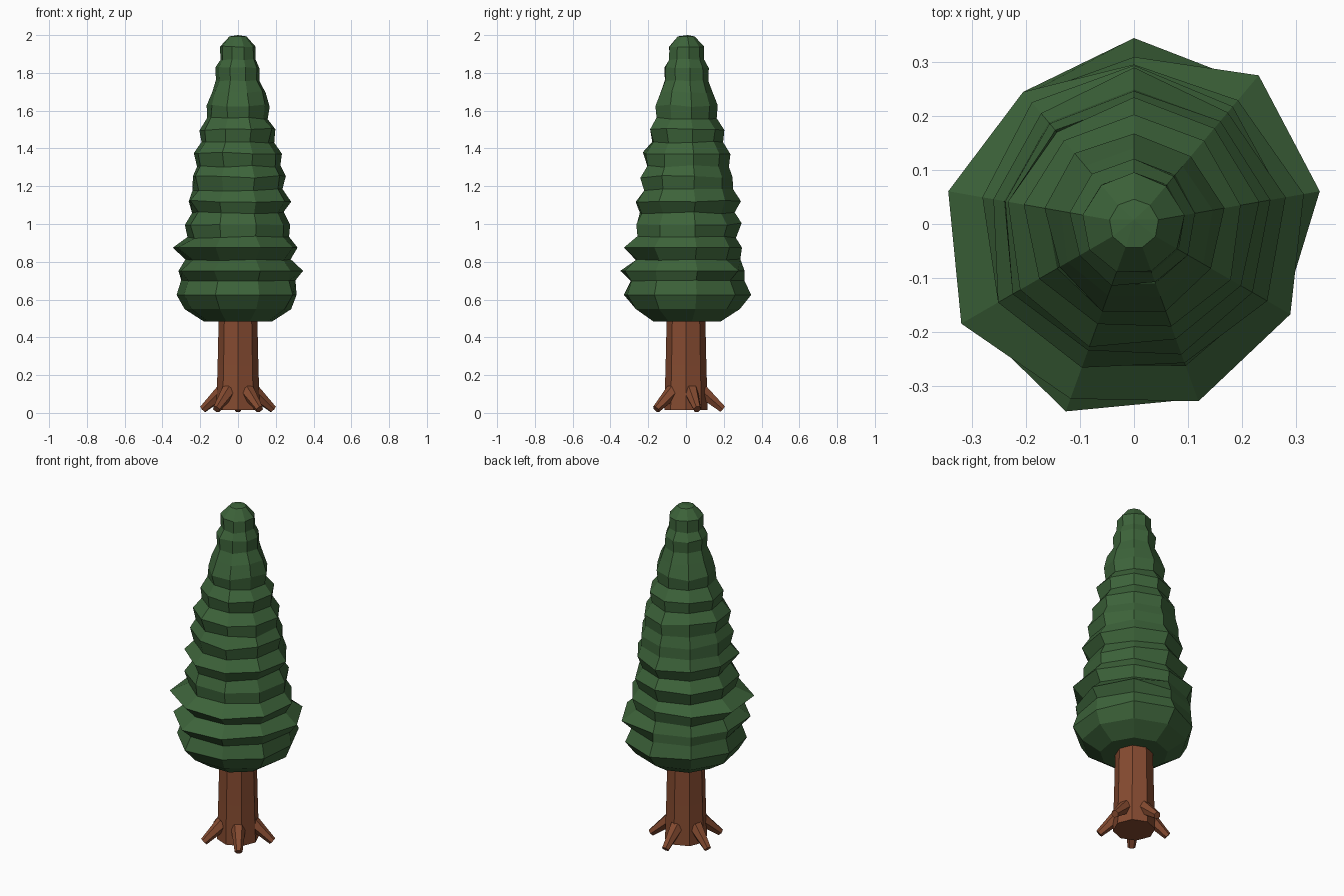
import bpy, bmesh, math, random
from mathutils import Vector

if "Cube" in bpy.data.objects:
    bpy.data.objects.remove(bpy.data.objects["Cube"])

random.seed(7)


def material(name, rgb):
    m = bpy.data.materials.new(name)
    m.diffuse_color = (*rgb, 1)
    m.use_nodes = True
    m.node_tree.nodes["Principled BSDF"].inputs["Base Color"].default_value = m.diffuse_color
    return m


def finish(name, bm, mat):
    bmesh.ops.recalc_face_normals(bm, faces=bm.faces)
    me = bpy.data.meshes.new(name)
    bm.to_mesh(me)
    bm.free()
    me.materials.append(mat)
    ob = bpy.data.objects.new(name, me)
    bpy.context.collection.objects.link(ob)
    return ob


def loft(bm, rings):
    """Skin a list of point rings and cap both ends."""
    loops = [[bm.verts.new(p) for p in r] for r in rings]
    n = len(loops[0])
    for a, b in zip(loops, loops[1:]):
        for i in range(n):
            j = (i + 1) % n
            bm.faces.new((a[i], a[j], b[j], b[i]))
    bm.faces.new(loops[0][::-1])
    bm.faces.new(loops[-1])


def ring(n, r, z, start):
    return [(r * math.cos(start + math.tau * i / n),
             r * math.sin(start + math.tau * i / n), z) for i in range(n)]


bark = material("bark", (0.235, 0.07, 0.03))
needles = material("needles", (0.046, 0.125, 0.042))

# trunk
bm = bmesh.new()
loft(bm, [ring(8, r, z, math.pi / 2)
          for r, z in ((0.115, 0.015), (0.108, 0.25), (0.1, 0.6))])
finish("trunk", bm, bark)

# five splayed roots
for k in range(5):
    a = math.radians(90 + 72 * k)
    out = Vector((math.cos(a), math.sin(a), 0))
    side = Vector((-math.sin(a), math.cos(a), 0))
    p0, p1 = out * 0.085 + Vector((0, 0, 0.115)), out * 0.195 + Vector((0, 0, 0.019))
    up = side.cross(p1 - p0).normalized()
    rings = []
    for p, r in ((p0, 0.04), (p1, 0.021)):
        rings.append([p + r * (side * math.cos(t) + up * math.sin(t))
                      for t in (math.tau * i / 6 for i in range(6))])
    bm = bmesh.new()
    loft(bm, rings)
    finish(f"root_{k + 1}", bm, bark)

# foliage: (radius, height, jitter) rings, alternating flared and tucked
profile = [(0.185, 0.485, 0), (0.285, 0.55, 0.01), (0.335, 0.625, 0),
           (0.308, 0.70, 0.02), (0.338, 0.752, 0), (0.285, 0.81, 0.03),
           (0.33, 0.875, 0), (0.272, 0.93, 0.04), (0.288, 1.0, 0.04),
           (0.25, 1.06, 0.04), (0.278, 1.12, 0.05), (0.24, 1.18, 0.04),
           (0.25, 1.25, 0.05), (0.222, 1.305, 0.04), (0.234, 1.375, 0.05),
           (0.19, 1.435, 0.04), (0.202, 1.5, 0.05), (0.16, 1.56, 0.04),
           (0.165, 1.625, 0.05), (0.143, 1.70, 0.04), (0.116, 1.76, 0.03),
           (0.118, 1.83, 0.04), (0.096, 1.87, 0.03), (0.094, 1.94, 0.03),
           (0.046, 1.993, 0)]
# corner radii of the three broad, ragged lower tiers
ragged = {0.625: (.345, .32, .33, .33, .35, .33, .335, .315, .34),
          0.752: (.31, .31, .32, .35, .37, .345, .32, .35, .36),
          0.875: (.296, .32, .35, .37, .345, .35, .335, .32, .30)}
rings = []
for r, z, jit in profile:
    pts = []
    for i, (x, y, h) in enumerate(ring(9, r, z, math.pi / 2)):
        s = ragged[z][i] / r if z in ragged else 1 + random.uniform(-jit, jit)
        pts.append((x * s, y * s, h + random.uniform(-0.15, 0.15) * jit))
    rings.append(pts)
bm = bmesh.new()
loft(bm, rings)
# pointed crown
top = max(bm.faces, key=lambda f: f.calc_center_median().z)
tip = bmesh.ops.poke(bm, faces=[top])["verts"][0]
tip.co = (0, 0.008, 2.0)
finish("foliage", bm, needles)
